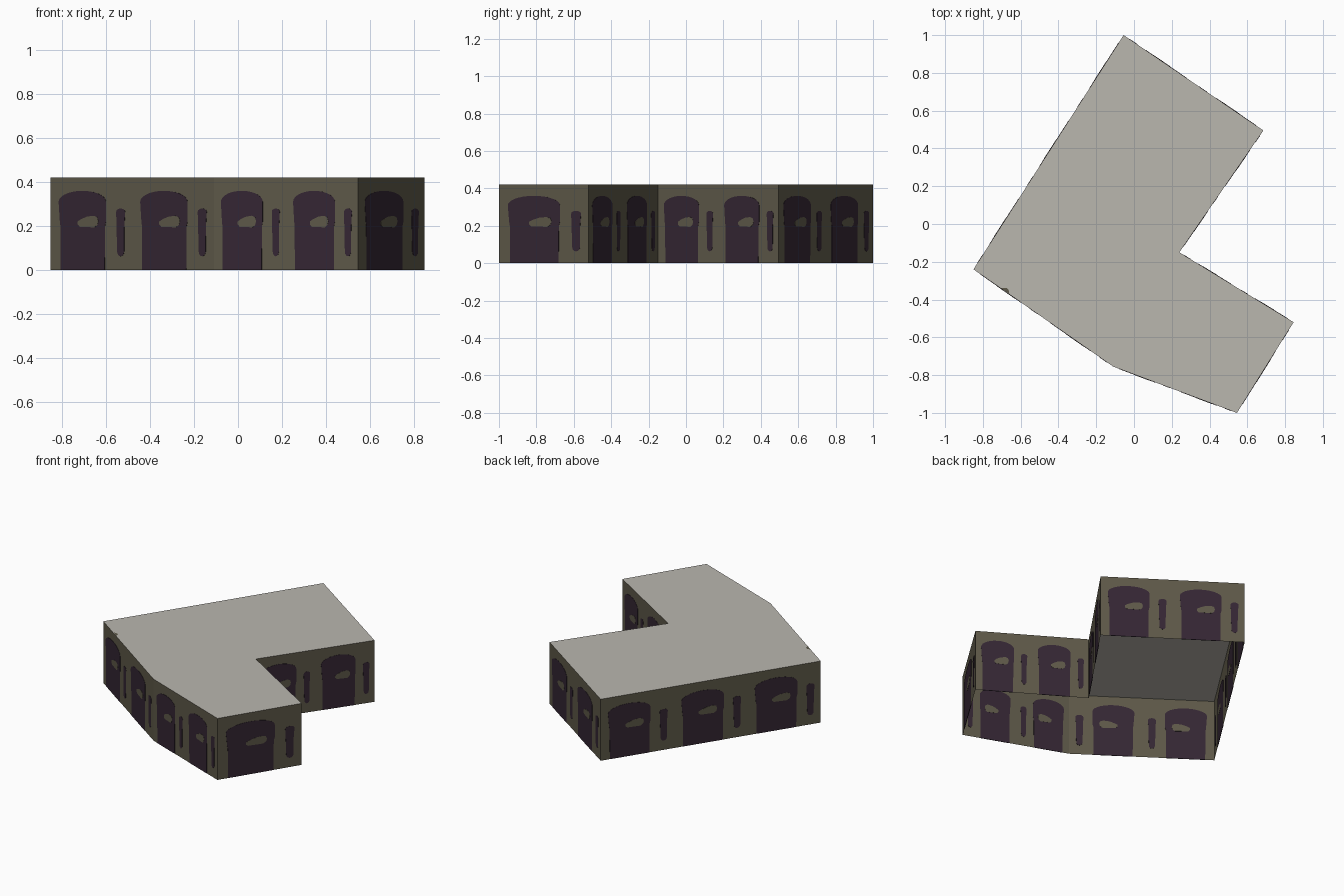
import bpy, math
from mathutils import Vector

if "Cube" in bpy.data.objects:
    bpy.data.objects.remove(bpy.data.objects["Cube"])

H = 0.42
# footprint corners, counter-clockwise, with pattern repeats on the wall starting there
CORNERS = [(-0.85, -0.24, 2), (-0.11, -0.755, 2), (0.545, -1.0, 1), (0.845, -0.52, 2),
           (0.24, -0.15, 2), (0.685, 0.495, 2), (-0.055, 1.0, 3)]


def material(name, srgb):
    m = bpy.data.materials.new(name)
    m.diffuse_color = [((c / 255 + 0.055) / 1.055) ** 2.4 for c in srgb] + [1]
    m.use_nodes = True
    m.node_tree.nodes["Principled BSDF"].inputs["Base Color"].default_value = m.diffuse_color
    return m


STONE = material("olive stone", (93, 88, 72))
DARK = material("dark purple opening", (52, 38, 51))
ROOF = material("pale grey roof", (186, 183, 175))


def make(name, verts, faces, mat):
    me = bpy.data.meshes.new(name)
    me.from_pydata([tuple(v) for v in verts], [], faces)
    me.materials.append(mat)
    ob = bpy.data.objects.new(name, me)
    bpy.context.collection.objects.link(ob)
    return ob


def bays():
    """Start point, bay vector and outward normal of every wall bay."""
    for i, (x, y, n) in enumerate(CORNERS):
        a = Vector((x, y, 0))
        b = Vector((*CORNERS[(i + 1) % len(CORNERS)][:2], 0))
        step = (b - a) / n
        normal = Vector((step.y, -step.x, 0)).normalized()
        for k in range(n):
            yield a + step * k, step, normal


def plates(name, profile, half, mat):
    """Thin plates through the wall sheet so the detail shows on both sides."""
    verts, faces = [], []
    n = len(profile)
    for o, step, nor in bays():
        s = len(verts)
        for side in (half, -half):
            verts += [o + step * u + nor * side + Vector((0, 0, z)) for u, z in profile]
        faces.append(list(range(s, s + n)))
        faces.append(list(range(s + 2 * n - 1, s + n - 1, -1)))
        faces += [(s + (j + 1) % n, s + j, s + n + j, s + n + (j + 1) % n) for j in range(n)]
    make(name, verts, faces, mat)


def arc(cu, cz, ru, rz, a0, a1, n):
    return [(cu + ru * math.cos(math.radians(a0 + (a1 - a0) * i / n)),
             cz + rz * math.sin(math.radians(a0 + (a1 - a0) * i / n))) for i in range(n + 1)]


# walls: one open sheet, no floor
n = len(CORNERS)
ring = [(x, y, 0) for x, y, _ in CORNERS] + [(x, y, H) for x, y, _ in CORNERS]
make("walls", ring, [(i, (i + 1) % n, n + (i + 1) % n, n + i) for i in range(n)], STONE)

# flat roof
make("roof", ring[n:], [list(range(n))], ROOF)

# arched openings
plates("arched_openings",
       [(0.125, 0), (0.665, 0), (0.668, 0.2), (0.68, 0.22)]
       + arc(0.39, 0.31, 0.29, 0.05, 0, 180, 14) + [(0.115, 0.22), (0.122, 0.2)], 0.0015, DARK)

# light patch in each opening
plates("opening_patches",
       [(0.335, 0.208), (0.36, 0.197), (0.54, 0.194), (0.575, 0.205), (0.588, 0.222),
        (0.575, 0.24), (0.53, 0.247), (0.45, 0.243), (0.38, 0.232), (0.335, 0.221)], 0.0025, STONE)

# narrow slit windows
plates("slit_windows",
       arc(0.86, 0.085, 0.043, 0.022, 180, 360, 6) + [(0.905, 0.2)]
       + arc(0.86, 0.265, 0.055, 0.015, 0, 180, 6) + [(0.81, 0.2)], 0.0015, DARK)

# small stain on the roof edge
make("roof_stain", [(-0.705, -0.338, H + .001), (-0.66, -0.368, H + .001),
                    (-0.664, -0.347, H + .001), (-0.675, -0.338, H + .001)],
     [(0, 1, 2, 3)], STONE)
